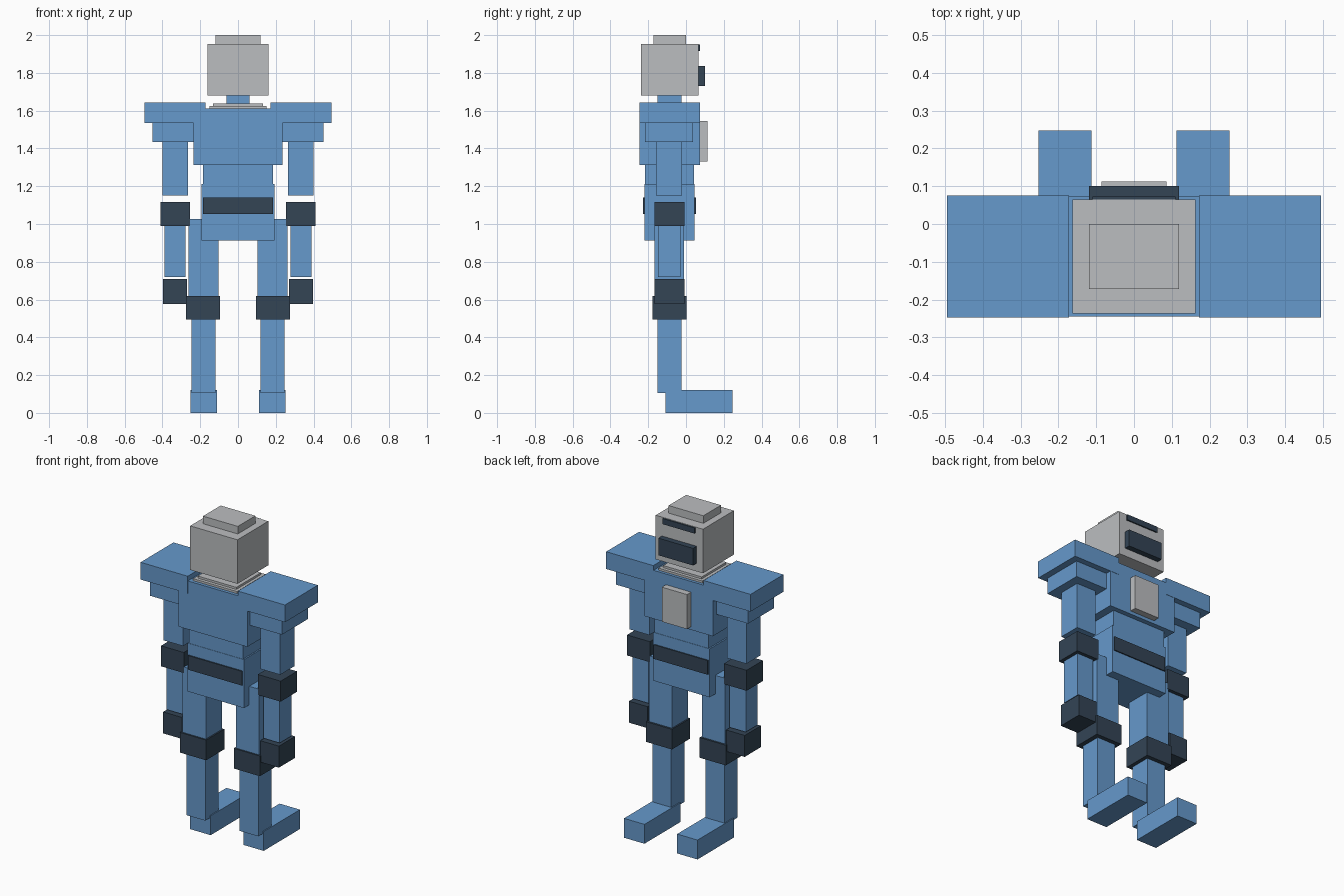
import bpy
import bmesh


def material(name, rgb):
    m = bpy.data.materials.new(name)
    m.diffuse_color = (*rgb, 1.0)
    return m


BLUE = material("armour_blue", (0.133, 0.319, 0.604))
DARK = material("dark_slate", (0.033, 0.058, 0.091))
GREY = material("light_grey", (0.50, 0.515, 0.53))


def box(name, mat, x, y, z):
    """Box spanning the given (min, max) ranges."""
    bm = bmesh.new()
    bmesh.ops.create_cube(bm, size=1.0)
    for v in bm.verts:
        v.co = [lo if c < 0 else hi for c, (lo, hi) in zip(v.co, (x, y, z))]
    mesh = bpy.data.meshes.new(name)
    bm.to_mesh(mesh)
    bm.free()
    mesh.materials.append(mat)
    obj = bpy.data.objects.new(name, mesh)
    bpy.context.collection.objects.link(obj)
    return obj


def centre(name, mat, half, y, z):
    box(name, mat, (-half, half), y, z)


def pair(name, mat, x, y, z):
    box("right_" + name, mat, x, y, z)
    box("left_" + name, mat, (-x[1], -x[0]), y, z)


# Head
centre("head", GREY, 0.162, (-0.237, 0.065), (1.68, 1.953))
centre("head_cap", GREY, 0.119, (-0.172, 0.0), (1.953, 2.0))
centre("visor", DARK, 0.119, (0.06, 0.1), (1.73, 1.836))
centre("brow_slot", DARK, 0.11, (0.06, 0.073), (1.915, 1.95))
centre("neck", BLUE, 0.062, (-0.152, -0.024), (1.6, 1.69))
centre("collar", GREY, 0.15, (-0.225, 0.055), (1.6, 1.625))
centre("collar_top", GREY, 0.132, (-0.205, 0.035), (1.62, 1.638))

# Torso
centre("chest", BLUE, 0.235, (-0.245, 0.073), (1.312, 1.612))
centre("chest_plate", GREY, 0.086, (0.065, 0.113), (1.332, 1.546))
centre("abdomen", BLUE, 0.185, (-0.217, 0.043), (1.2, 1.32))
centre("pelvis", BLUE, 0.194, (-0.219, 0.045), (0.912, 1.212))
centre("belt", DARK, 0.185, (-0.227, 0.052), (1.052, 1.14))

# Arms
pair("shoulder", BLUE, (0.172, 0.495), (-0.247, 0.075), (1.535, 1.642))
pair("shoulder_pad", BLUE, (0.23, 0.453), (-0.217, 0.038), (1.435, 1.536))
pair("upper_arm", BLUE, (0.266, 0.4), (-0.158, -0.02), (1.15, 1.53))
pair("elbow", DARK, (0.254, 0.41), (-0.168, -0.008), (0.99, 1.117))
pair("forearm", BLUE, (0.277, 0.389), (-0.147, -0.03), (0.72, 1.0))
pair("hand", DARK, (0.269, 0.397), (-0.166, -0.008), (0.577, 0.71))

# Legs
pair("thigh", BLUE, (0.104, 0.262), (-0.167, -0.01), (0.61, 1.027))
pair("knee", DARK, (0.095, 0.274), (-0.177, 0.002), (0.495, 0.62))
pair("shin", BLUE, (0.118, 0.246), (-0.152, -0.024), (0.105, 0.5))
pair("foot", BLUE, (0.112, 0.252), (-0.108, 0.247), (0.0, 0.12))
